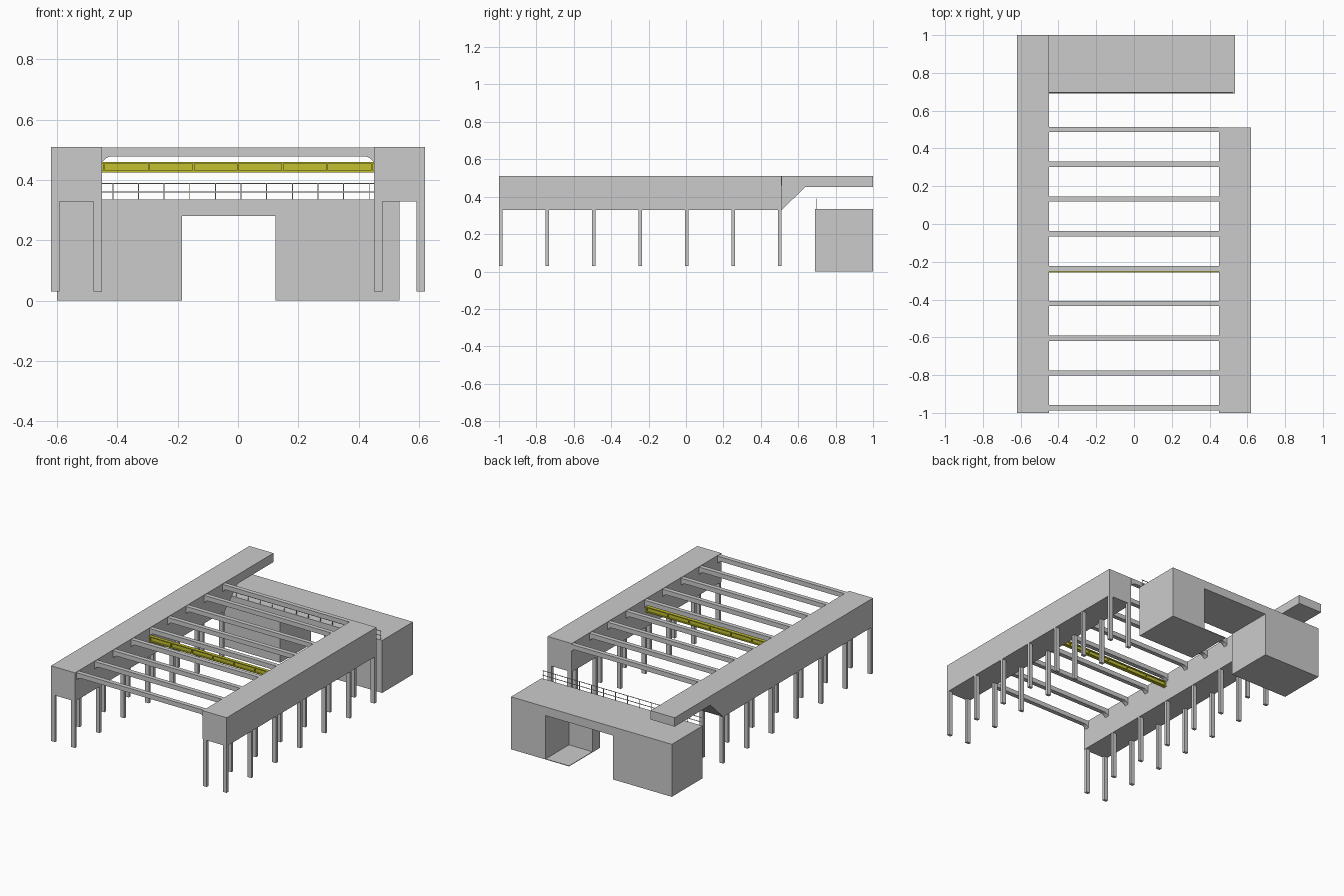
import bpy, bmesh
from mathutils import Vector, Matrix

if "Cube" in bpy.data.objects:
    bpy.data.objects.remove(bpy.data.objects["Cube"])


def finish(name, bm, mat=None):
    bmesh.ops.recalc_face_normals(bm, faces=bm.faces)
    me = bpy.data.meshes.new(name)
    bm.to_mesh(me)
    bm.free()
    ob = bpy.data.objects.new(name, me)
    bpy.context.collection.objects.link(ob)
    if mat:
        me.materials.append(mat)
    return ob


def add_box(bm, x0, x1, y0, y1, z0, z1):
    m = Matrix.Translation(((x0 + x1) / 2, (y0 + y1) / 2, (z0 + z1) / 2)) \
        @ Matrix.Diagonal((x1 - x0, y1 - y0, z1 - z0, 1))
    bmesh.ops.create_cube(bm, size=1, matrix=m)


def boxes(name, specs, mat=None):
    bm = bmesh.new()
    for s in specs:
        add_box(bm, *s)
    return finish(name, bm, mat)


def prism(name, points, depth):
    """Extrude a flat outline of 3D points along a vector."""
    bm = bmesh.new()
    face = bm.faces.new([bm.verts.new(p) for p in points])
    ext = bmesh.ops.extrude_face_region(bm, geom=[face])
    verts = [v for v in ext["geom"] if isinstance(v, bmesh.types.BMVert)]
    bmesh.ops.translate(bm, verts=verts, vec=Vector(depth))
    return finish(name, bm)


# Side wings: the left one tapers into a bridge over the rear building
boxes("right_wing", [(0.45, 0.62, -1, 0.51, 0.328, 0.51)])
profile = [(-1, 0.328), (0.51, 0.328), (0.64, 0.453), (1, 0.453), (1, 0.51), (-1, 0.51)]
prism("left_wing", [(-0.62, y, z) for y, z in profile], (0.17, 0, 0))

# Wing legs, two rows per side
for side, label in ((-1, "left"), (1, "right")):
    legs = []
    for i in range(7):
        y = -0.99 + i * 0.2485
        for x in (0.465, 0.606):
            cx = side * x
            legs.append((cx - 0.0135, cx + 0.0135, y - 0.009, y + 0.009, 0.03, 0.329))
    boxes(label + "_legs", legs)

# Roof beams with haunched ends
half = [(0.45, 0.507), (0.45, 0.46), (0.444, 0.466), (0.436, 0.473), (0.424, 0.478)]
outline = half + [(-x, z) for x, z in reversed(half)]
for i in range(9):
    y = -0.973 + i * 0.1842
    prism(f"roof_beam_{i + 1}", [(x, y - 0.014, z) for x, z in outline], (0, 0.028, 0))

# Yellow crane girder: flanges, web and stiffeners
yellow = bpy.data.materials.new("crane_yellow")
yellow.diffuse_color = (0.55, 0.53, 0.03, 1)
yellow.use_nodes = True
yellow.node_tree.nodes["Principled BSDF"].inputs["Base Color"].default_value = yellow.diffuse_color
parts = [(-0.45, 0.45, -0.257, -0.236, 0.425, 0.431),
         (-0.45, 0.45, -0.257, -0.236, 0.454, 0.46),
         (-0.45, 0.45, -0.249, -0.244, 0.431, 0.454)]
for i in range(7):
    x = -0.444 + i * 0.148
    parts.append((x - 0.003, x + 0.003, -0.256, -0.237, 0.431, 0.454))
boxes("crane_girder", parts, yellow)

# Rear building with a passage and a side niche cut out
building = boxes("rear_building", [(-0.6, 0.535, 0.69, 1, 0, 0.335)])
plan = [(-0.185, 0.6), (0.125, 0.6), (0.125, 0.765), (0.29, 0.765), (0.29, 1.1), (-0.185, 1.1)]
cutter = prism("passage_cutter", [(x, y, -0.1) for x, y in plan], (0, 0, 0.38))
cutter.hide_render = True
cutter.hide_viewport = True
cut = building.modifiers.new("passage", 'BOOLEAN')
cut.operation = 'DIFFERENCE'
cut.solver = 'EXACT'
cut.object = cutter

# Niche floor
boxes("niche_floor", [(0.125, 0.29, 0.765, 1, 0, 0.004)])

# Roof railing
t = 0.0015
rail = [(-0.597, 0.525, 0.696 - t, 0.696 + t, z - t, z + t) for z in (0.36, 0.3885)]
for i in range(14):
    x = -0.585 + i * 0.085
    rail.append((x - t, x + t, 0.696 - t, 0.696 + t, 0.334, 0.39))
boxes("roof_railing", rail)
